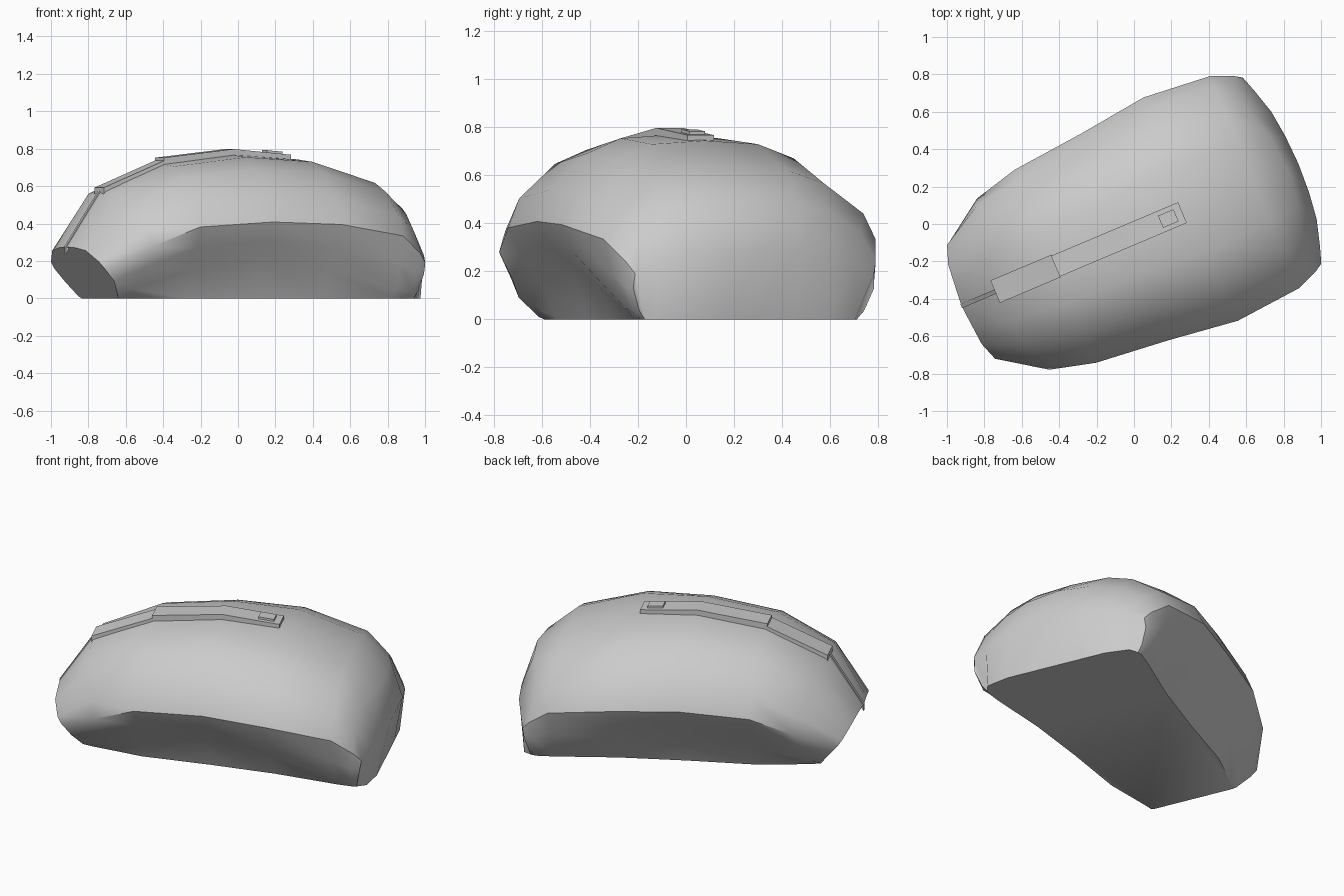
import bpy, bmesh, math

cube = bpy.data.objects.get("Cube")
if cube:
    bpy.data.objects.remove(cube, do_unlink=True)

grey = bpy.data.materials.new("plain_grey")
grey.use_nodes = True
grey.diffuse_color = (0.6, 0.6, 0.6, 1)
grey.node_tree.nodes["Principled BSDF"].inputs["Base Color"].default_value = grey.diffuse_color


def finish(name, bm, smooth_angle=None):
    """Turn a bmesh built along local x into an object at the model's heading."""
    bmesh.ops.recalc_face_normals(bm, faces=bm.faces)
    mesh = bpy.data.meshes.new(name)
    bm.to_mesh(mesh)
    bm.free()
    mesh.materials.append(grey)
    obj = bpy.data.objects.new(name, mesh)
    bpy.context.collection.objects.link(obj)
    obj.location = (0.0175, -0.041, 0)
    obj.rotation_euler.z = math.radians(22.9)
    if smooth_angle:
        bpy.ops.object.select_all(action="DESELECT")
        obj.select_set(True)
        bpy.context.view_layer.objects.active = obj
        bpy.ops.object.shade_smooth_by_angle(angle=math.radians(smooth_angle))
    return obj


def section(u, width, height, base, arch):
    """Half cross-section from the base edge, over the undercut, to the crown."""
    belly = 0.53 * height
    flare = width - base
    return [(u, base, 0),
            (u, base + flare * 0.33, arch),
            (u, base + flare * 0.75, (arch + belly) / 2),
            (u, width, belly),
            (u, width * 0.91, height * 0.7),
            (u, width * 0.62, height * 0.9),
            (u, width * 0.37, height * 0.98),
            (u, 0, height)]


# Half rings from the slanted nose to the rounded tail
nose = [(-0.82, 0.25, 0), (-0.83, 0.27, 0.01), (-0.88, 0.34, 0.09), (-0.94, 0.345, 0.16),
        (-0.965, 0.33, 0.195), (-1.0, 0.23, 0.255), (-1.01, 0.12, 0.27), (-1.02, 0, 0.275)]
brow = [(-0.77, 0.27, 0), (-0.77, 0.32, 0.05), (-0.74, 0.43, 0.17), (-0.72, 0.497, 0.28),
        (-0.74, 0.46, 0.37), (-0.79, 0.32, 0.5), (-0.81, 0.18, 0.56), (-0.82, 0, 0.575)]
shoulder = [(0.77, 0.485, 0), (0.77, 0.52, 0.03), (0.79, 0.56, 0.14), (0.8, 0.565, 0.24),
            (0.79, 0.5, 0.36), (0.81, 0.35, 0.45), (0.85, 0.2, 0.48), (0.87, 0, 0.49)]
tail = [(0.8, 0.48, 0), (0.81, 0.51, 0.04), (0.83, 0.545, 0.13), (0.84, 0.54, 0.19),
        (0.87, 0.45, 0.23), (0.91, 0.31, 0.26), (0.928, 0.16, 0.28), (0.935, 0, 0.29)]
heel = [(min(u, 0.9) - 0.02, min(w, 0.48), 0) for u, w, z in tail]
heel[:4] = [tail[0]] * 4

rings = [nose, brow,
         section(-0.475, 0.56, 0.72, 0.34, 0.15),
         section(-0.07, 0.6, 0.77, 0.37, 0.2),
         section(0.31, 0.648, 0.745, 0.41, 0.145),
         section(0.68, 0.615, 0.63, 0.475, 0.05),
         shoulder, tail, heel]

# Body shell: skin both halves, then close the nose and the base
bm = bmesh.new()
grid = []
for ring in rings:
    full = ring + [(u, -w, z) for u, w, z in ring[-2::-1]]
    grid.append([bm.verts.new(p) for p in full])
for a, b in zip(grid, grid[1:]):
    for i in range(len(a) - 1):
        bm.faces.new((a[i], a[i + 1], b[i + 1], b[i]))
bm.faces.new(grid[0])
bmesh.ops.remove_doubles(bm, verts=bm.verts, dist=0.001)
bmesh.ops.holes_fill(bm, edges=[e for e in bm.edges if e.is_boundary], sides=0)
finish("body_shell", bm, 42)


def ribbon(name, path, half_width, depth):
    """Raised bar whose top follows the (length, height) path."""
    bm = bmesh.new()
    loops = []
    for u, z in path:
        corners = [(-1, 0), (1, 0), (1, -depth), (-1, -depth)]
        loops.append([bm.verts.new((u, s * half_width, z + d)) for s, d in corners])
    for a, b in zip(loops, loops[1:]):
        for i in range(4):
            j = (i + 1) % 4
            bm.faces.new((a[i], a[j], b[j], b[i]))
    bm.faces.new(loops[0])
    bm.faces.new(loops[-1])
    return finish(name, bm)


# Raised details along the centre line
ribbon("centre_strip", [(-0.475, 0.752), (-0.07, 0.798), (0.262, 0.768)], 0.06, 0.06)
ribbon("front_strip", [(-0.825, 0.592), (-0.47, 0.738)], 0.065, 0.06)
ribbon("nose_seam", [(-1.022, 0.278), (-0.82, 0.585)], 0.012, 0.04)
ribbon("small_button", [(0.135, 0.792), (0.225, 0.784)], 0.035, 0.03)
